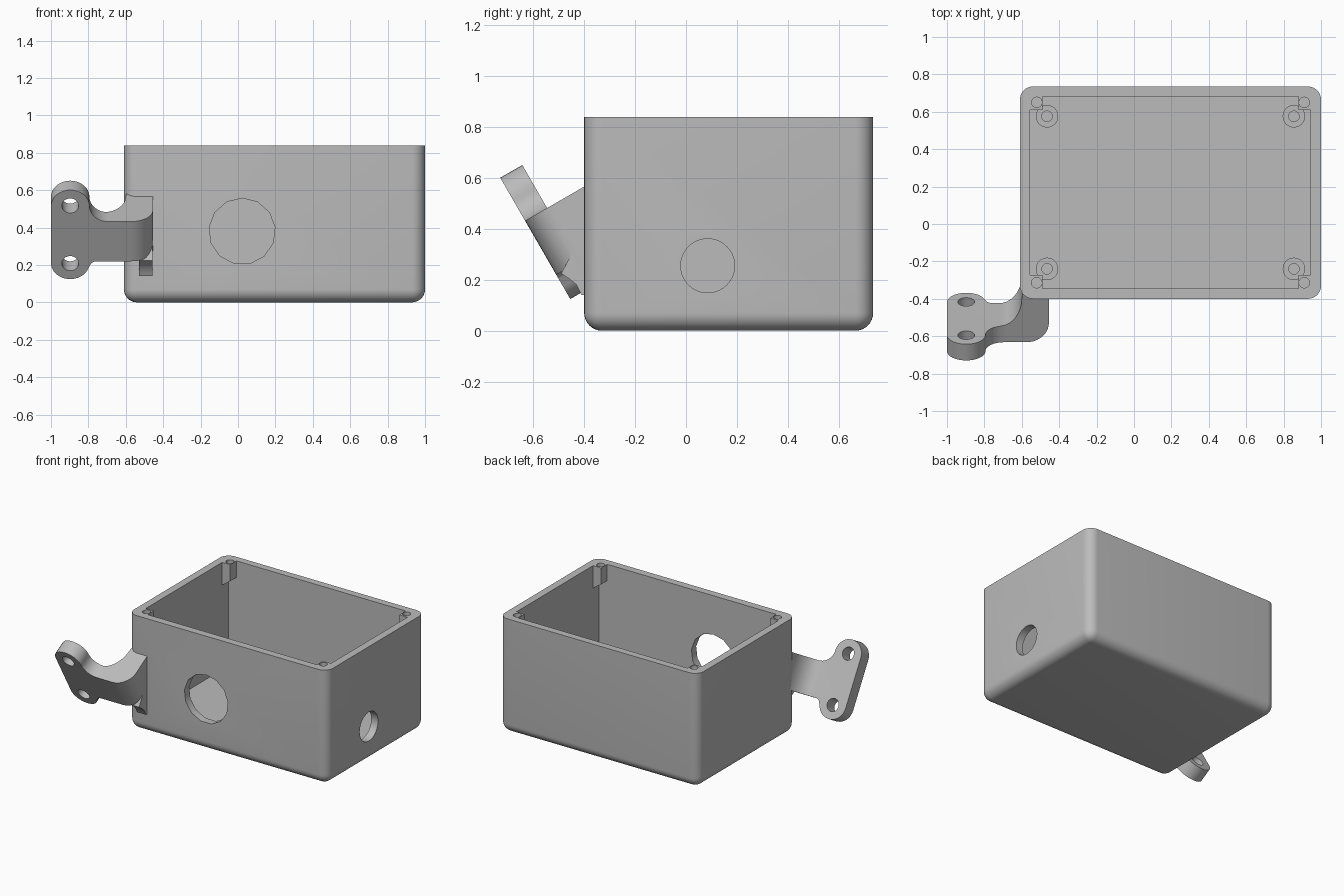
import bpy, bmesh, math
from mathutils import Matrix, Vector

if "Cube" in bpy.data.objects:
    bpy.data.objects.remove(bpy.data.objects["Cube"], do_unlink=True)

grey = bpy.data.materials.new("plain grey")
grey.use_nodes = True
COLOUR = (0.5, 0.5, 0.5, 1)
grey.diffuse_color = COLOUR
grey.node_tree.nodes["Principled BSDF"].inputs["Base Color"].default_value = COLOUR


def finish(bm, name):
    bmesh.ops.recalc_face_normals(bm, faces=bm.faces)
    mesh = bpy.data.meshes.new(name)
    bm.to_mesh(mesh)
    bm.free()
    mesh.materials.append(grey)
    ob = bpy.data.objects.new(name, mesh)
    bpy.context.collection.objects.link(ob)
    return ob


def block(name, lo, hi, rounding=0):
    """Box between two corners; rounding softens all edges but the top ones."""
    lo, hi = Vector(lo), Vector(hi)
    bm = bmesh.new()
    bmesh.ops.create_cube(bm, size=1)
    for v in bm.verts:
        v.co = Vector((lo[i] + (v.co[i] + 0.5) * (hi[i] - lo[i]) for i in range(3)))
    if rounding:
        edges = [e for e in bm.edges if min(v.co.z for v in e.verts) < hi.z - 0.001]
        bmesh.ops.bevel(bm, geom=edges, offset=rounding, segments=8, profile=0.5, affect='EDGES')
    return finish(bm, name)


def rod(name, centre, radius, length, sides=32, matrix=Matrix(), turn=0):
    bm = bmesh.new()
    bmesh.ops.create_cone(bm, cap_ends=True, segments=sides, radius1=radius,
                          radius2=radius, depth=length,
                          matrix=Matrix.Translation(centre) @ matrix @ Matrix.Rotation(turn, 4, 'Z'))
    return finish(bm, name)


def prism(name, outline, h0, h1, place):
    """Extrude a 2D outline; place maps (a, b, h) to a point."""
    bm = bmesh.new()
    rings = [[bm.verts.new(place(a, b, h)) for a, b in outline] for h in (h0, h1)]
    bm.faces.new(rings[0])
    bm.faces.new(rings[1])
    n = len(outline)
    for i in range(n):
        j = (i + 1) % n
        bm.faces.new((rings[0][i], rings[0][j], rings[1][j], rings[1][i]))
    return finish(bm, name)


def arc(cx, cy, rx, ry, start, end, steps=10):
    angles = [math.radians(start + (end - start) * i / steps) for i in range(steps + 1)]
    return [(cx + rx * math.cos(t), cy + ry * math.sin(t)) for t in angles]


def combine(ob, other, operation):
    mod = ob.modifiers.new(operation, 'BOOLEAN')
    mod.object, mod.operation, mod.solver = other, operation, 'EXACT'
    bpy.context.view_layer.objects.active = ob
    bpy.ops.object.modifier_apply(modifier=mod.name)
    bpy.data.objects.remove(other, do_unlink=True)


def smooth(ob):
    bpy.ops.object.select_all(action='DESELECT')
    ob.select_set(True)
    bpy.context.view_layer.objects.active = ob
    bpy.ops.object.shade_smooth_by_angle(angle=math.radians(30))


# Open box with rounded outside edges
CX, CY, TOP, FLOOR = 0.195, 0.168, 0.84, 0.055
box = block("box", (-0.61, -0.4, 0), (1, 0.735, TOP), 0.07)
combine(box, block("cavity", (-0.555, -0.345, FLOOR), (0.945, 0.683, 1)), 'DIFFERENCE')

# Corner screw posts under the rim, and standoffs on the floor
for sx in (-1, 1):
    for sy in (-1, 1):
        at = lambda a, b, h: Vector((CX + sx * a, CY + sy * h, b))
        post = [(0.685, TOP), (0.685, 0.72), (0.77, 0.66), (0.77, TOP)]
        combine(box, prism("post", post, 0.442, 0.53, at), 'UNION')
        combine(box, rod("screw_hole", at(0.715, TOP, 0.482), 0.028, 0.24), 'DIFFERENCE')

        side = ("right" if sx < 0 else "left") + ("_front" if sy < 0 else "_back")
        foot = at(0.66, FLOOR + 0.025, 0.408)
        standoff = rod("standoff_" + side, foot, 0.06, 0.07)
        combine(standoff, rod("bore", foot + Vector((0, 0, 0.02)), 0.028, 0.09), 'DIFFERENCE')
        smooth(standoff)

# Large faceted opening in the front, round opening in the left side
combine(box, rod("front_hole", (0.022, -0.4, 0.38), 0.177, 0.2, 13,
                 Matrix.Rotation(math.pi / 2, 4, 'X')), 'DIFFERENCE')
combine(box, rod("side_hole", (1, 0.085, 0.255), 0.106, 0.2, 40,
                 Matrix.Rotation(math.pi / 2, 4, 'Y')), 'DIFFERENCE')
smooth(box)

# Tilted bracket frame: x across, v up the plate, n into the plate
ORIGIN = Vector((0, -0.592, 0.3625))
V = Vector((0, -0.5, 0.866))
N = Vector((0, 0.866, 0.5))
THICK = 0.1


def tilt(x, v, n):
    return ORIGIN + Vector((x, 0, 0)) + V * v + N * n


# Mounting plate with round ends and fillets into the arm
plate = (arc(-0.897, 0.175, 0.103, 0.1, 0, 180, 16)
         + arc(-0.897, -0.175, 0.103, 0.1, 180, 345, 16)
         + arc(-0.755, -0.2, 0.038, 0.035, 170, 90, 5)
         + [(-0.68, -0.165), (-0.68, 0.08)]
         + arc(-0.694, 0.175, 0.1, 0.095, 270, 180))
bracket = prism("bracket", plate, 0, THICK, tilt)

# Curved arm that turns back to the box wall
arm = ([(-0.72, 0)] + arc(-0.575, 0.12, 0.12, 0.12, -90, 0)
       + [(-0.455, 0.36), (-0.59, 0.36)]
       + arc(-0.72, 0.27, 0.12, 0.17, 0, -90))
combine(bracket, prism("arm", arm, -0.165, 0.08, lambda x, n, v: tilt(x, v, n)), 'UNION')

# Small gusset under the arm against the wall
gusset = [(-0.49, 0.225), (-0.46, 0.205), (-0.43, 0.18), (-0.41, 0.14),
          (-0.38, 0.14), (-0.38, 0.33), (-0.45, 0.3)]
combine(bracket, prism("gusset", gusset, -0.53, -0.458,
                       lambda y, z, x: Vector((x, y, z))), 'UNION')

# Keep the bracket out of the cavity, then drill its two holes
combine(bracket, block("trim", (-0.58, -0.37, -0.2), (0.5, 0.6, 1.2)), 'DIFFERENCE')
for v in (-0.178, 0.178):
    combine(bracket, rod("bolt_hole", tilt(-0.897, v, THICK / 2), 0.045, 0.3, 32,
                         Matrix.Rotation(math.radians(120), 4, 'X')), 'DIFFERENCE')
smooth(bracket)
